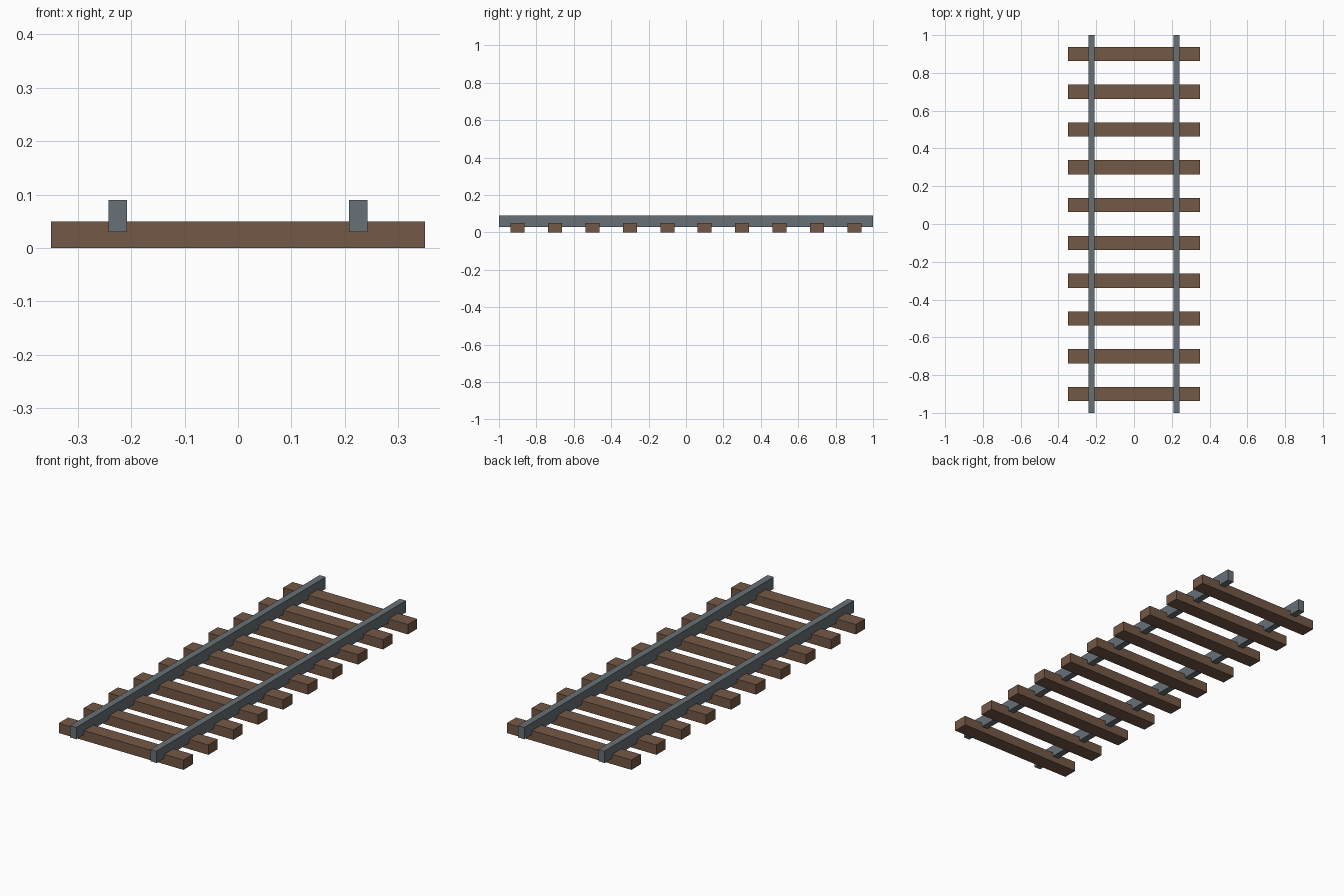
import bpy

if "Cube" in bpy.data.objects:
    bpy.data.objects.remove(bpy.data.objects["Cube"])


def material(name, rgb):
    m = bpy.data.materials.new(name)
    m.diffuse_color = (*rgb, 1.0)
    m.use_nodes = True
    m.node_tree.nodes["Principled BSDF"].inputs["Base Color"].default_value = m.diffuse_color
    return m


def box(name, centre, size, mat):
    bpy.ops.mesh.primitive_cube_add(size=1, location=centre)
    ob = bpy.context.object
    ob.name = name
    ob.scale = size
    bpy.ops.object.transform_apply(location=False, rotation=False, scale=True)
    ob.data.materials.append(mat)
    return ob


wood = material("brown wood", (0.174, 0.098, 0.061))
steel = material("grey steel", (0.138, 0.164, 0.184))

# Wooden sleepers, evenly spaced along the track
for i in range(10):
    box(f"sleeper_{i + 1}", (0, -0.9 + 0.2 * i, 0.025), (0.7, 0.075, 0.05), wood)

# Steel rails, sunk slightly into the sleepers
for side, name in ((-1, "left_rail"), (1, "right_rail")):
    box(name, (side * 0.225, 0, 0.06), (0.034, 2.0, 0.06), steel)
